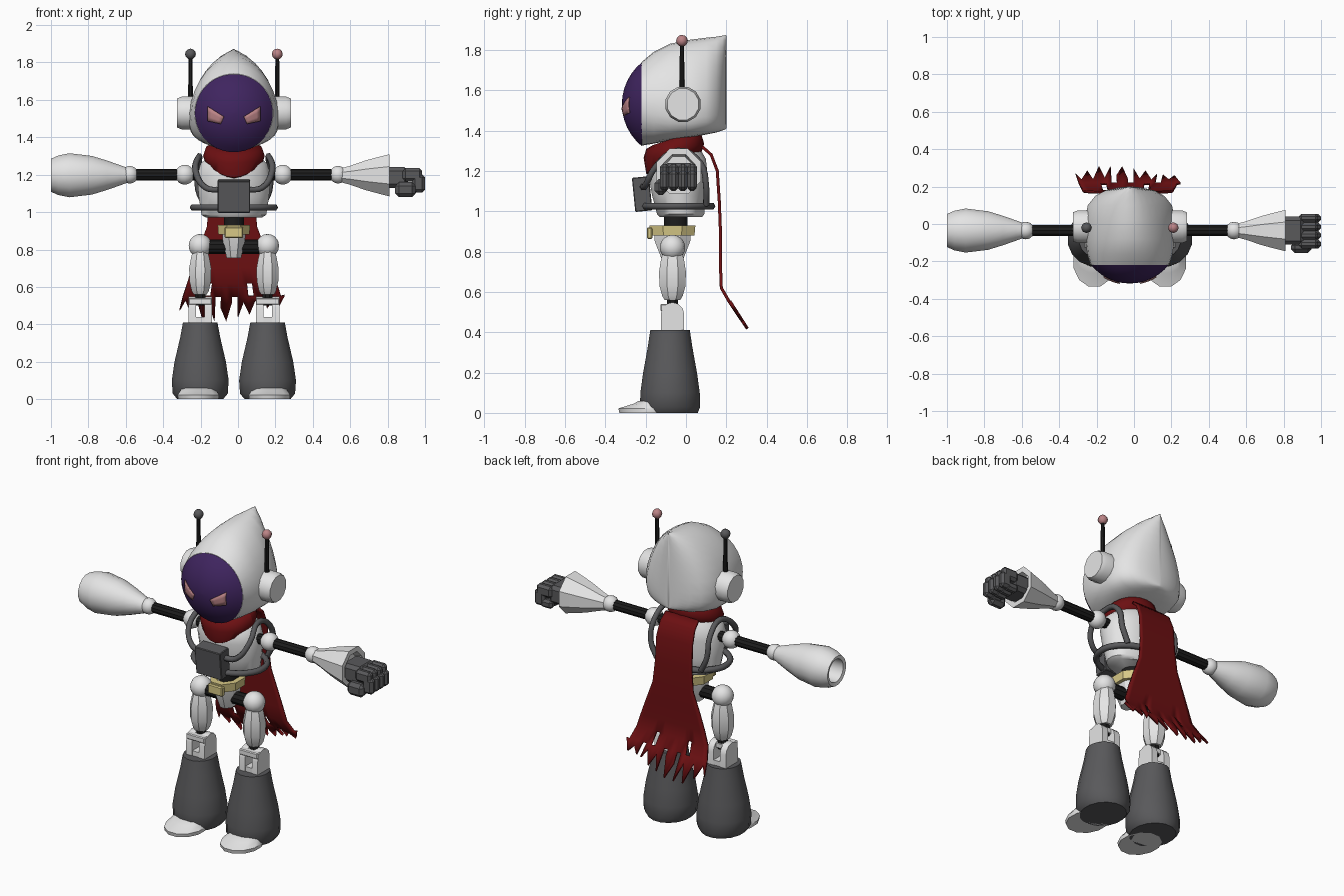
import bpy, bmesh, math, random
from mathutils import Vector, Matrix

if "Cube" in bpy.data.objects:
    bpy.data.objects.remove(bpy.data.objects["Cube"])

random.seed(4)
CX = -0.022          # body centre line
AY, AZ = -0.035, 1.2  # arm axis
LY = -0.067          # leg axis


def material(name, rgb):
    m = bpy.data.materials.new(name)
    m.diffuse_color = (*rgb, 1)
    m.use_nodes = True
    m.node_tree.nodes["Principled BSDF"].inputs["Base Color"].default_value = m.diffuse_color
    return m


WHITE = material("white shell", (.78, .78, .78))
GREY = material("dark grey", (.1, .1, .105))
BLACK = material("black joint", (.012, .012, .012))
PURPLE = material("purple visor", (.05, .018, .115))
RED = material("red cloth", (.15, .005, .006))
YELLOW = material("yellow belt", (.68, .58, .24))
PINK = material("pink glow", (.5, .23, .24))


def finish(name, bm, mat, angle=35):
    bmesh.ops.recalc_face_normals(bm, faces=bm.faces[:])
    me = bpy.data.meshes.new(name)
    bm.to_mesh(me)
    bm.free()
    me.materials.append(mat)
    for p in me.polygons:
        p.use_smooth = True
    me.set_sharp_from_angle(angle=math.radians(angle))
    ob = bpy.data.objects.new(name, me)
    bpy.context.collection.objects.link(ob)
    return ob


def skin(name, rings, mat, angle=35, caps=(True, True)):
    bm = bmesh.new()
    vs = [[bm.verts.new(p) for p in r] for r in rings]
    n = len(rings[0])
    for a, b in zip(vs, vs[1:]):
        for i in range(n):
            j = (i + 1) % n
            bm.faces.new((a[i], a[j], b[j], b[i]))
    if caps[0]:
        bm.faces.new(vs[0])
    if caps[1]:
        bm.faces.new(vs[-1])
    return finish(name, bm, mat, angle)


def loft(name, axis, stations, mat, n=16, angle=35, caps=(True, True)):
    """stations: (position along axis, centre u, centre v, radius u, radius v)"""
    place = {'x': lambda t, u, v: (t, u, v), 'y': lambda t, u, v: (u, t, v),
             'z': lambda t, u, v: (u, v, t)}[axis]
    rings = []
    for t, cu, cv, ru, rv in stations:
        rings.append([place(t, cu + ru * math.cos(a), cv + rv * math.sin(a))
                      for a in [2 * math.pi * (i + .5) / n for i in range(n)]])
    return skin(name, rings, mat, angle, caps)


def ball(name, loc, r, mat, seg=14, rings=10):
    bm = bmesh.new()
    bmesh.ops.create_uvsphere(bm, u_segments=seg, v_segments=rings, radius=r,
                              matrix=Matrix.Translation(loc))
    return finish(name, bm, mat, 45)


def box(name, lo, hi, mat, bevel=0, tilt=0):
    lo, hi = Vector(lo), Vector(hi)
    bm = bmesh.new()
    bmesh.ops.create_cube(bm, size=1, matrix=Matrix.Translation((lo + hi) / 2)
                          @ Matrix.Rotation(tilt, 4, 'X') @ Matrix.Diagonal((*(hi - lo), 1)))
    if bevel:
        bmesh.ops.bevel(bm, geom=bm.edges[:], offset=bevel, segments=1, affect='EDGES')
    return finish(name, bm, mat)


def tube(name, pts, r, mat, cyclic=False):
    cu = bpy.data.curves.new(name, 'CURVE')
    cu.dimensions = '3D'
    cu.bevel_depth, cu.bevel_resolution, cu.resolution_u = r, 1, 4
    cu.use_fill_caps = True
    sp = cu.splines.new('BEZIER')
    sp.bezier_points.add(len(pts) - 1)
    for b, p in zip(sp.bezier_points, pts):
        b.co = p
        b.handle_left_type = b.handle_right_type = 'AUTO'
    sp.use_cyclic_u = cyclic
    cu.materials.append(mat)
    ob = bpy.data.objects.new(name, cu)
    bpy.context.collection.objects.link(ob)
    return ob


# Helmet: round in front, boxy below, pointed at the back of the crown
FZ = 1.53
rings = []
for y, w, zb, zt, e, point in [
        (-.22, .21, 1.325, 1.74, 1, 0), (-.16, .228, 1.335, 1.79, .8, .05),
        (-.08, .24, 1.35, 1.83, .65, .12), (.02, .242, 1.365, 1.85, .55, .18),
        (.1, .225, 1.38, 1.86, .55, .22), (.15, .185, 1.39, 1.865, .6, .25),
        (.18, .13, 1.4, 1.87, .65, .3), (.195, .06, 1.405, 1.873, .7, .3),
        (.2, .01, 1.41, 1.872, .7, .3)]:
    ring = []
    for i in range(32):
        s, c = math.sin(i * math.pi / 16), math.cos(i * math.pi / 16)
        if c > 0:
            ring.append((CX + w * s * (1 - point * c), y, FZ + c * (zt - FZ)))
        else:
            ring.append((CX + w * math.copysign(abs(s) ** e, s), y,
                         FZ - abs(c) ** e * (FZ - zb)))
    rings.append(ring)
skin("helmet", rings, WHITE, 50)

# Visor: shallow spherical cap
R = .27
visor = [(-.318 + R * (1 - math.cos(a)), CX, FZ, R * math.sin(a), R * math.sin(a))
         for a in [.01, .15, .3, .45, .6, .75, .89]]
loft("visor", 'y', visor, PURPLE, 32, 50)

# Eyes: thin plates following the visor
corners = [(.14, 1.565), (.053, 1.51), (.07, 1.472), (.14, 1.487)]
for side in (-1, 1):
    bm = bmesh.new()
    a, b, c, d = [Vector(p) for p in corners]
    grid = []
    for i in range(5):
        row = []
        for j in range(4):
            p = a.lerp(b, i / 4).lerp(d.lerp(c, i / 4), j / 3)
            depth = R - math.sqrt(R * R - p.x ** 2 - (p.y - FZ) ** 2)
            row.append(bm.verts.new((CX + side * p.x, -.323 + depth, p.y)))
        grid.append(row)
    for i in range(4):
        for j in range(3):
            q = [grid[i][j], grid[i + 1][j], grid[i + 1][j + 1], grid[i][j + 1]]
            bm.faces.new(q if side > 0 else q[::-1])
    eye = finish("eye", bm, PINK)
    eye.modifiers.new("thickness", 'SOLIDIFY').thickness = .006
    eye.modifiers["thickness"].offset = 0

for side in (-1, 1):
    X = lambda d: CX + side * d
    # Ear discs and antennas
    loft("ear_disc", 'x', [(X(.2), -.015, FZ, .09, .09), (X(.28), -.015, FZ, .09, .09),
                           (X(.305), -.015, FZ, .08, .08)], WHITE, 12)
    loft("antenna_rod", 'z', [(1.6, X(.232), -.02, .014, .014),
                              (1.84, X(.232), -.02, .011, .011)], BLACK, 8)
    ball("antenna_tip", (X(.232), -.02, 1.845), .029, PINK if side > 0 else GREY, 8, 6)

    # Upper arm
    loft("upper_arm_rod", 'x', [(X(.15), AY, AZ, .03, .03), (X(.56), AY, AZ, .03, .03)], BLACK, 10)
    ball("shoulder_ball", (X(.262), AY, AZ), .053, WHITE)
    ball("elbow_ball", (X(.557), AY, AZ), .047, WHITE)

    # Harness strap over the shoulder
    tube("harness_strap", [(X(d), y, z) for d, y, z in
                           [(.07, -.215, 1.12), (.15, -.2, 1.13), (.205, -.15, 1.22),
                            (.185, -.04, 1.3), (.19, .07, 1.24), (.19, .1, 1.12),
                            (.15, .1, 1.03)]], .017, GREY)

    # Hip and thigh
    HX = X(.18)
    ball("hip_ball", (HX, LY, .82), .063, WHITE)
    thigh = [(.8, .04, .05), (.76, .052, .062), (.7, .064, .072), (.63, .062, .07),
             (.58, .05, .055), (.56, .038, .042)]
    loft("thigh", 'z', [(z, HX, LY, a, b) for z, a, b in thigh], WHITE, 8, 30)
    loft("knee_rod", 'z', [(.5, HX, LY, .03, .03), (.58, HX, LY, .03, .03)], BLACK, 8)

    # Shin bracket: two rounded cheeks joined by bars
    for d in (-.043, .043):
        prof = [(LY - .058, .38), (LY + .058, .38)] + [
            (LY + .058 * math.cos(t * math.pi / 6), .49 + .058 * math.sin(t * math.pi / 6))
            for t in range(7)]
        skin("shin_cheek", [[(HX + d + o, y, z) for y, z in prof] for o in (-.02, .02)], WHITE)
    box("shin_upper_bar", (HX - .063, LY - .06, .505), (HX + .063, LY + .03, .54), WHITE, .005)
    box("shin_lower_bar", (HX - .06, LY - .055, .38), (HX + .06, LY + .055, .44), WHITE)

    # Boot and toe cap
    boot = [(0, .125, .14), (.03, .15, .152), (.1, .155, .15), (.2, .14, .136),
            (.33, .109, .112), (.41, .094, .1)]
    loft("boot", 'z', [(z, HX, LY - .012, a, b) for z, a, b in boot], GREY, 16, 40)
    toe = [(0, -.2, .112, .135), (.022, -.2, .115, .14), (.045, -.175, .1, .09),
           (.06, -.16, .09, .075)]
    loft("toe_cap", 'z', [(z, HX + side * .01, y, a, b) for z, y, a, b in toe], WHITE, 12)

# Left forearm: smooth cannon with a hollow muzzle
cannon = [(-.59, .04), (-.63, .055), (-.7, .08), (-.78, .105), (-.9, .12), (-.96, .108),
          (-1, .09), (-.995, .07), (-.88, .065)]
loft("cannon_forearm", 'x', [(x, AY, AZ - .003, r, r) for x, r in cannon], WHITE, 16, 45)

# Right forearm: faceted flaring cuff
cuff = [(.55, .04), (.6, .055), (.68, .085), (.73, .1), (.81, .122), (.81, .09), (.77, .08)]
loft("cuff_forearm", 'x', [(x, AY, AZ - .003, r * .98, r) for x, r in cuff], WHITE, 8, 25)

# Fist
box("palm", (.77, AY - .075, 1.13), (.91, AY + .075, 1.24), GREY, .02)
for i in range(4):
    y = AY - .095 + i * .046
    box("finger_knuckle", (.88, y, 1.165), (.985, y + .046, 1.235), GREY, .015)
    box("finger_curl", (.93, y, 1.105), (1.0, y + .046, 1.2), GREY, .015)
    box("finger_tip", (.88, y, 1.1), (.96, y + .044, 1.15), GREY, .013)
box("thumb", (.84, AY - .12, 1.08), (.95, AY - .06, 1.16), GREY, .02)

# Torso
torso = [(.97, .15, -.13, .08), (.985, .175, -.145, .092), (1.08, .19, -.17, .1),
         (1.19, .2, -.19, .108), (1.26, .18, -.18, .1), (1.31, .12, -.14, .07)]
loft("torso", 'z', [(z, CX, (a + b) / 2, w, (b - a) / 2) for z, w, a, b in torso], WHITE, 20, 40)
loft("neck", 'z', [(1.28, CX, -.05, .08, .08), (1.4, CX, -.04, .08, .08)], BLACK, 12)

# Harness waist ring and chest box
tube("harness_ring", [(CX + .218 * math.cos(i * math.pi / 6), -.042 + .17 * math.sin(i * math.pi / 6),
                       1.025) for i in range(12)], .018, GREY, True)
box("chest_box", (CX - .087, -.26, 1.0), (CX + .087, -.175, 1.17), GREY, .004, .1)

# Waist, belt, pelvis, hip axle
loft("waist", 'z', [(.88, CX, -.05, .055, .06), (.99, CX, -.05, .055, .06)], BLACK, 12)
belt = [(.88, .09, .118), (.93, .094, .123), (.93, .06, .08), (.88, .06, .08), (.88, .09, .118)]
loft("belt", 'z', [(z, CX, LY, a, b) for z, a, b in belt], YELLOW, 8, 25, (False, False))
box("belt_buckle", (CX - .05, LY - .127, .862), (CX + .05, LY - .1, .92), YELLOW, .006)
loft("pelvis", 'z', [(.755, CX, LY, .042, .055), (.85, CX, LY, .065, .095),
                     (.9, CX, LY, .068, .1)], WHITE, 8, 25)
loft("hip_axle", 'x', [(CX - .17, LY, .815, .038, .038), (CX + .17, LY, .815, .038, .038)], BLACK, 10)

# Scarf: thick cloth roll tilted down towards the front
rings = []
for i in range(24):
    a = 2 * math.pi * i / 24
    dx, dy = math.cos(a), math.sin(a)
    sag = .035 * max(0, -dy) ** 4
    rings.append([(CX + dx * (.115 + .05 * math.cos(b)), -.06 + dy * (.105 + .045 * math.cos(b)),
                   1.3 + .035 * dy - sag * (math.sin(b) < 0) + .062 * math.sin(b))
                  for b in [k * math.pi / 4 for k in range(8)]])
skin("scarf", rings + rings[:1], RED, 50, (False, False))

# Cape: widening strip with a ragged, torn hem
# rows: z, y, half width
rows = [(1.32, .08, .11), (1.28, .125, .115), (1.2, .155, .12), (1.05, .165, .122),
        (.92, .17, .135), (.8, .17, .18), (.7, .172, .215), (.62, .175, .24), (.55, .215, .262)]
COLS = 18
bm = bmesh.new()
grid = []
for k in range(len(rows) + 1):
    line = []
    for i in range(COLS + 1):
        u = 2 * i / COLS - 1
        if k < len(rows):
            z, y, w = rows[k]
        else:
            tip = .38 + .12 * abs(u + .25)
            z = tip + random.uniform(0, .03) if i % 2 == 0 else .535 - random.uniform(0, .05)
            y, w = .175 + (.62 - z) * .64, .28
        line.append(bm.verts.new((-.032 + u * w, y, z)))
    grid.append(line)
holes = {(7, 4), (7, 12), (8, 6), (8, 14), (8, 9)}
for k in range(len(rows)):
    for i in range(COLS):
        if (k, i) not in holes:
            bm.faces.new((grid[k][i], grid[k][i + 1], grid[k + 1][i + 1], grid[k + 1][i]))
cape = finish("cape", bm, RED, 40)
cape.modifiers.new("thickness", 'SOLIDIFY').thickness = .015
cape.modifiers["thickness"].offset = 0
